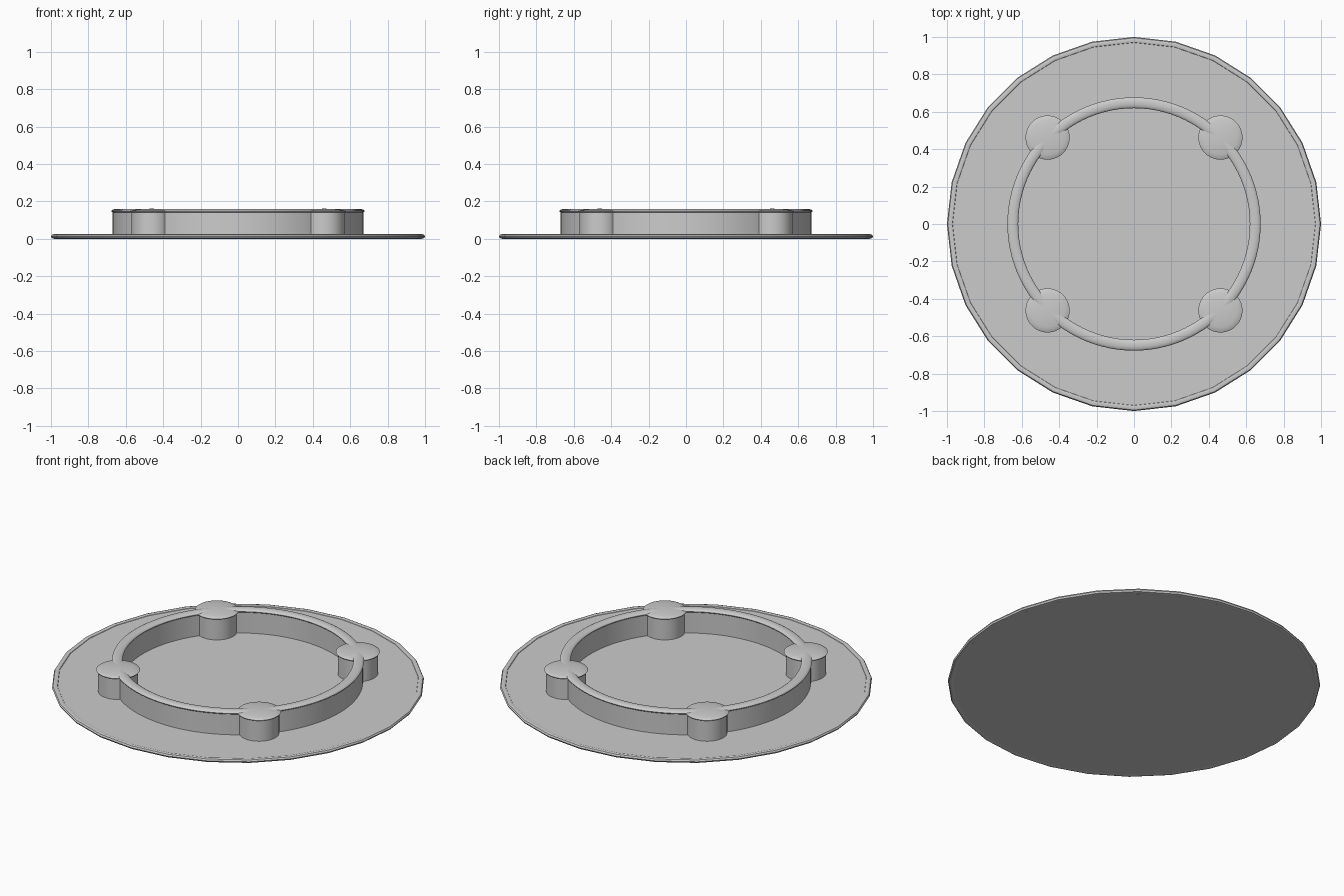
import bpy, bmesh
from math import cos, sin, pi, radians

if "Cube" in bpy.data.objects:
    bpy.data.objects.remove(bpy.data.objects["Cube"])


def lathe(name, profile, sides, closed=False, loc=(0, 0, 0)):
    """Revolve an (r, z) profile about z; points with r = 0 become poles."""
    bm = bmesh.new()
    rings = []
    for r, z in profile:
        n = 1 if r == 0 else sides
        rings.append([bm.verts.new((r * cos(2 * pi * i / sides), r * sin(2 * pi * i / sides), z))
                      for i in range(n)])
    pairs = list(zip(rings, rings[1:]))
    if closed:
        pairs.append((rings[-1], rings[0]))
    for a, b in pairs:
        for i in range(sides):
            j = (i + 1) % sides
            quad = [a[i % len(a)], a[j % len(a)], b[j % len(b)], b[i % len(b)]]
            bm.faces.new(list(dict.fromkeys(quad)))
    bmesh.ops.recalc_face_normals(bm, faces=bm.faces)
    mesh = bpy.data.meshes.new(name)
    bm.to_mesh(mesh)
    bm.free()
    ob = bpy.data.objects.new(name, mesh)
    ob.location = loc
    bpy.context.collection.objects.link(ob)
    bpy.ops.object.select_all(action='DESELECT')
    ob.select_set(True)
    bpy.context.view_layer.objects.active = ob
    bpy.ops.object.shade_smooth_by_angle(angle=radians(35))
    return ob


def oval(r, z, half_w, half_h, n):
    return [(r + half_w * cos(2 * pi * i / n), z + half_h * sin(2 * pi * i / n)) for i in range(n)]


# Flat base plate with a low-poly rolled rim
lathe("base_plate", [(0, 0.003), (0.972, 0.003), (0.972, 0.019), (0, 0.019)], 64)
lathe("base_rim", oval(0.983, 0.0125, 0.017, 0.0125, 8), 28, closed=True)

# Raised ring wall and its rounded coping
lathe("ring_wall", [(0.625, 0.01), (0.670, 0.01), (0.670, 0.148), (0.625, 0.148)], 96, closed=True)
lathe("ring_coping", oval(0.648, 0.148, 0.029, 0.012, 16), 96, closed=True)

# Four round posts with shallow domed caps
cap = [(0, 0.141), (0.110, 0.141), (0.116, 0.144), (0.118, 0.147), (0.114, 0.150),
       (0.09, 0.155), (0.05, 0.159), (0, 0.161)]
for sx in (-1, 1):
    for sy in (-1, 1):
        spot = (0.462 * sx, 0.462 * sy, 0)
        lathe("post", [(0, 0.01), (0.108, 0.01), (0.108, 0.145), (0, 0.145)], 40, loc=spot)
        lathe("post_cap", cap, 40, loc=spot)
